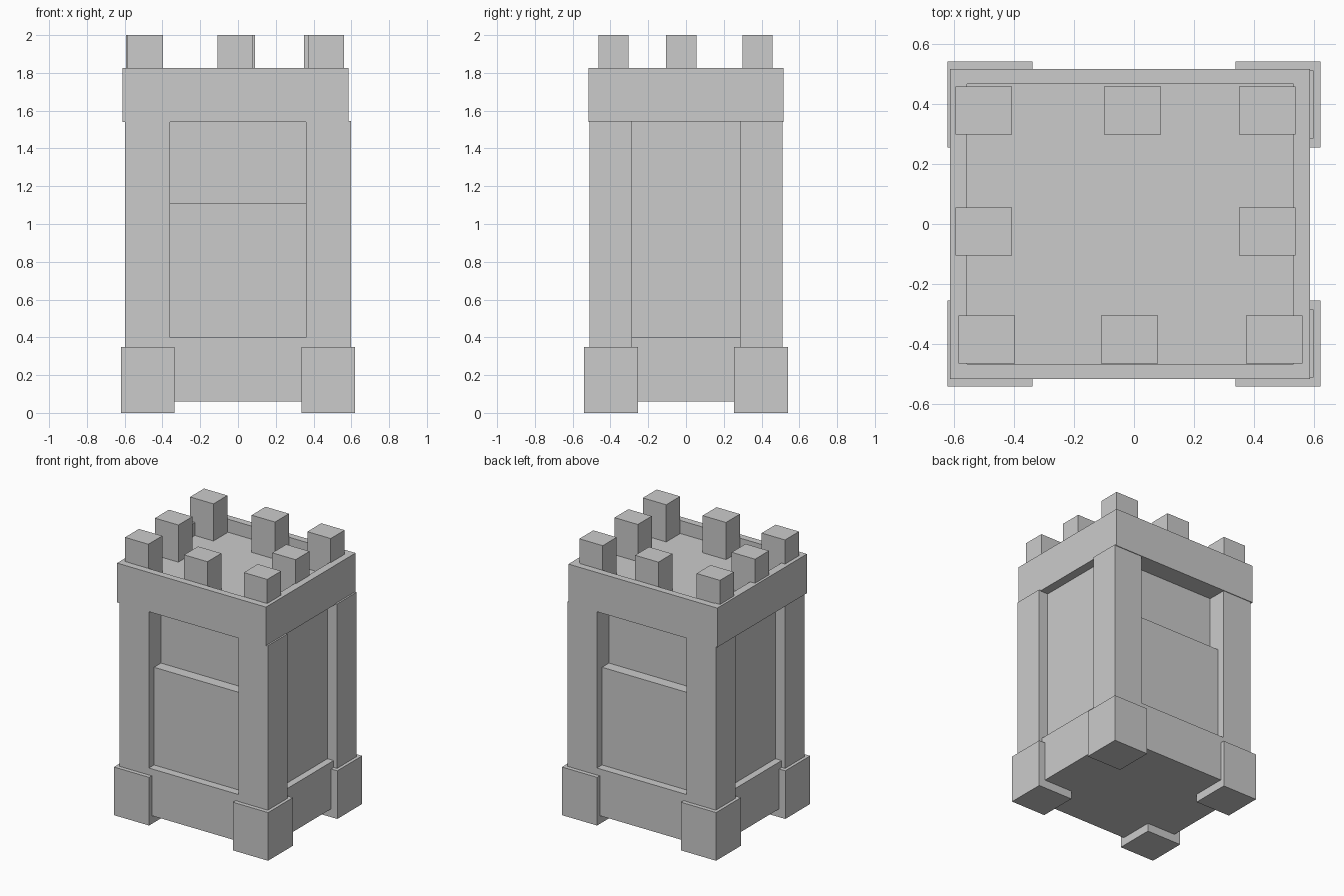
import bpy
from mathutils import Vector

default = bpy.data.objects.get("Cube")
if default:
    bpy.data.objects.remove(default, do_unlink=True)

GREY = (0.6, 0.6, 0.6, 1)
stone = bpy.data.materials.new("stone_grey")
stone.use_nodes = True
stone.diffuse_color = GREY
stone.node_tree.nodes["Principled BSDF"].inputs["Base Color"].default_value = GREY


def box(name, x, y, z):
    """Flat-shaded box spanning the given (min, max) ranges."""
    bpy.ops.mesh.primitive_cube_add(size=1)
    ob = bpy.context.object
    ob.name = name
    low, high = (Vector(c) for c in zip(x, y, z))
    for v in ob.data.vertices:
        v.co = (low + high) / 2 + v.co * (high - low)
    ob.data.materials.append(stone)
    return ob


def span(sign, a, b):
    """Range a..b, mirrored when sign is negative."""
    return (a, b) if sign > 0 else (-b, -a)


# Plinth and recessed core
box("plinth", (-0.57, 0.57), (-0.509, 0.509), (0.06, 0.40))
box("core", (-0.52, 0.52), (-0.37, 0.37), (0.40, 1.60))

# Lower panels standing proud of the upper ones, front and back
for side, s in (("front", -1), ("back", 1)):
    box(side + "_lower_panel", (-0.40, 0.40), span(s, 0.30, 0.45), (0.38, 1.11))

# Corner posts and chunky feet
for end, sy in (("front", -1), ("back", 1)):
    for side, sx in (("right", -1), ("left", 1)):
        corner = f"{end}_{side}"
        box(corner + "_post", span(sx, 0.36, 0.597), span(sy, 0.285, 0.51), (0.06, 1.545))
        box(corner + "_foot", span(sx, 0.337, 0.62), span(sy, 0.255, 0.54), (0, 0.35))

# Top band hollowed into a shallow tray
band = box("top_band", (-0.612, 0.585), (-0.515, 0.515), (1.54, 1.825))
cutter = box("tray_cutter", (-0.555, 0.53), (-0.465, 0.465), (1.73, 1.95))
cutter.hide_render = True
cut = band.modifiers.new("tray", "BOOLEAN")
cut.operation = "DIFFERENCE"
cut.solver = "EXACT"
cut.object = cutter
bpy.context.view_layer.objects.active = band
bpy.ops.object.modifier_apply(modifier=cut.name)
bpy.data.objects.remove(cutter, do_unlink=True)

# Battlement blocks around the tray, the front row slightly shifted
rows = {
    "back": (0.378, (-0.50, -0.005, 0.443)),
    "middle": (-0.025, (-0.50, 0.443)),
    "front": (-0.384, (-0.49, -0.015, 0.466)),
}
for row, (y, centres) in rows.items():
    for i, x in enumerate(centres):
        box(f"{row}_merlon_{i + 1}", (x - 0.094, x + 0.094), (y - 0.08, y + 0.08), (1.73, 2.0))
